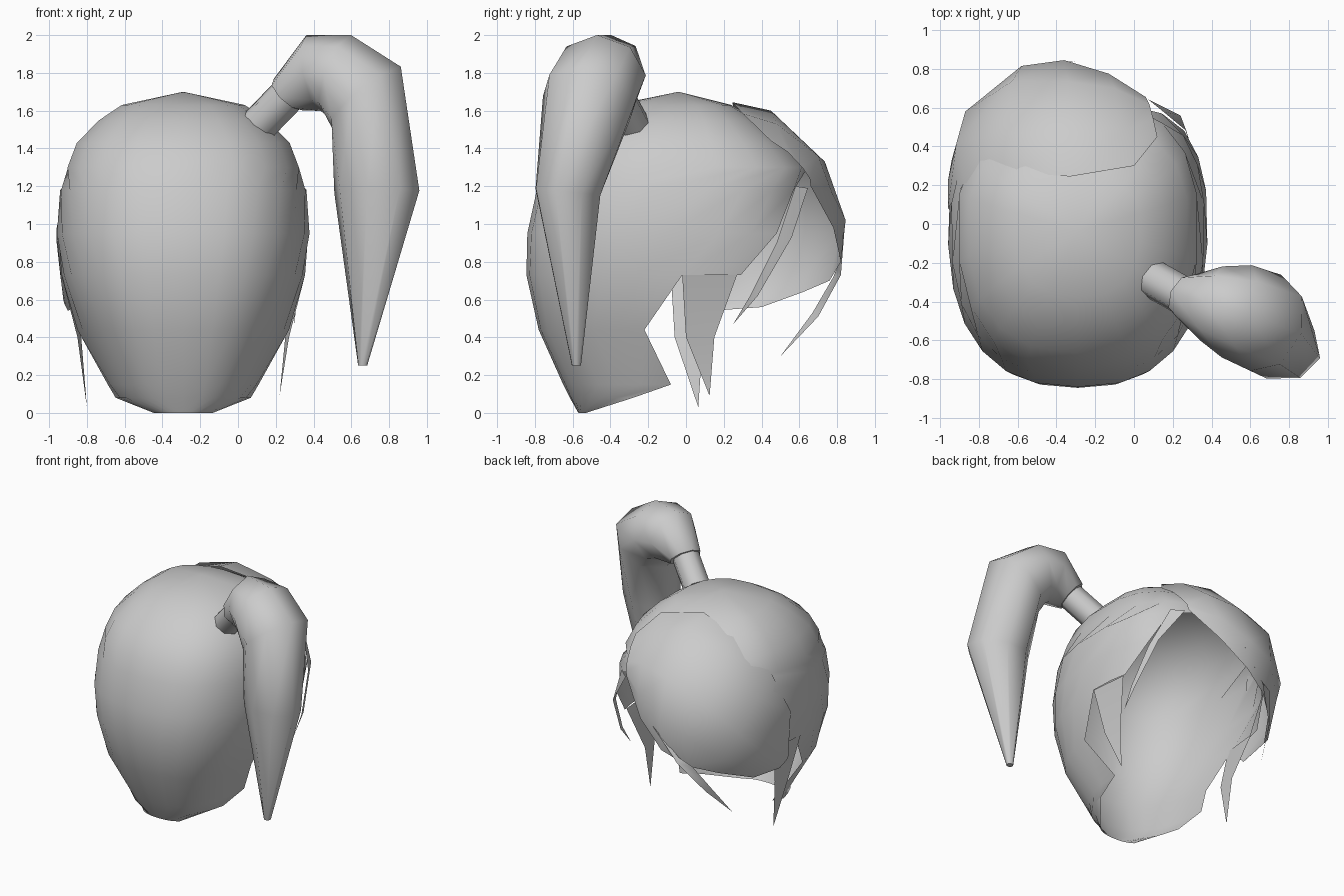
import bpy, bmesh
from math import sin, cos, acos, pi
from mathutils import Vector

if "Cube" in bpy.data.objects:
    bpy.data.objects.remove(bpy.data.objects["Cube"])

CX = -0.29   # centre line of the head of hair


def make(name, verts, faces):
    me = bpy.data.meshes.new(name)
    bm = bmesh.new()
    vs = [bm.verts.new(v) for v in verts]
    for f in faces:
        bm.faces.new([vs[i] for i in f])
    bmesh.ops.remove_doubles(bm, verts=bm.verts, dist=0.002)
    bmesh.ops.recalc_face_normals(bm, faces=bm.faces)
    for f in bm.faces:
        f.smooth = True
    bm.to_mesh(me)
    bm.free()
    ob = bpy.data.objects.new(name, me)
    bpy.context.collection.objects.link(ob)
    return ob


# Hair cap: z, half width, back depth, front depth, y of the front edge (None = closed ring)
rows = [
    (0.00, .32, .57, .50, -.53),
    (0.08, .38, .615, .50, -.28),
    (0.15, .40, .65, .50, -.08),
    (0.44, .57, .78, .60, -.22),
    (0.73, .645, .845, .70, -.02),
    (0.95, .67, .84, .70, .48),
    (1.18, .655, .79, .68, .57),
    (1.30, .62, .745, .645, None),
    (1.43, .57, .665, .53, None),
    (1.55, .45, .52, .38, None),
    (1.63, .33, .38, .24, None),
    (1.70, .001, .04, -.04, None),
]
SIDE, COLS = 7, 9


def edge_angle(yb, yf, y):
    if y is None:
        return pi
    if y < 0:
        return acos((-y / yb) ** 1.25)
    return pi - acos((y / yf) ** 1.25)


def cap_point(row, k, left):
    z, hw, yb, yf, edge = row
    end = edge_angle(yb, yf, edge)
    if z <= 0.73:
        a = end * min(k, SIDE) / SIDE
        if k > SIDE:      # temple step above the sideburn
            a += (edge_angle(yb, yf, .29) - end) * (k - SIDE) / (COLS - SIDE)
    else:
        a = end * k / COLS
    if z == 1.70:
        return 0, -.04, z
    c, s = cos(a), max(sin(a), 0)
    # rounder front on the left, so that it stays under the fringe
    x = hw * s ** (1.1 if left and c < 0 else .8)
    y = -yb * c ** .8 if c > 0 else yf * (-c) ** .8
    return x, y, z


verts, faces = [], []
for s in (1, -1):
    base = len(verts)
    for r in rows:
        for k in range(COLS + 1):
            x, y, z = cap_point(r, k, s < 0)
            verts.append((CX + s * x, y, z))
    w = COLS + 1
    for i in range(len(rows) - 1):
        for k in range(SIDE if rows[i][0] < .7 else COLS):
            p = base + i * w + k
            q = [p, p + 1, p + w + 1, p + w]
            if i == len(rows) - 2:
                q = [p, p + 1, p + w]
            faces.append(q)
make("hair_cap", verts, faces)

# Swept fringe: lines across the sheet from crown to lower edge
fringe = [
    [(-.925, .06, .60), (-.96, .08, .98), (-.875, .21, 1.32), (-.6, .265, 1.55),
     (-.33, .245, 1.645), (0, .3, 1.585), (.12, .45, 1.44)],
    [(-.92, .09, .58), (-.96, .22, .90), (-.915, .42, 1.2), (-.66, .47, 1.5),
     (-.33, .45, 1.6), (-.05, .48, 1.53), (.1, .54, 1.38)],
    [(-.91, .11, .56), (-.94, .33, .72), (-.87, .58, .97), (-.63, .735, 1.22),
     (-.34, .735, 1.33), (-.1, .7, 1.36), (.08, .615, 1.3)],
    [(-.905, .12, .55), (-.9, .4, .6), (-.77, .65, .76), (-.58, .815, .95),
     (-.36, .845, 1.02), (-.13, .775, 1.16), (.06, .655, 1.24)],
    [(-.9, .13, .54), (-.865, .4, .56), (-.72, .62, .64), (-.55, .76, .70),
     (-.36, .82, .80), (-.15, .78, .98), (.05, .66, 1.2)],
]
n = len(fringe[0])
make("fringe", [p for r in fringe for p in r],
     [(i * n + j, i * n + j + 1, (i + 1) * n + j + 1, (i + 1) * n + j)
      for i in range(len(fringe) - 1) for j in range(n - 1)])


# Flat pointed strands: pairs of edge points followed by the tip
def strand(name, pairs, tip):
    vs = [p for pr in pairs for p in pr] + [tip]
    fs = [(2 * i, 2 * i + 1, 2 * i + 3, 2 * i + 2) for i in range(len(pairs) - 1)]
    make(name, vs, fs + [(len(vs) - 3, len(vs) - 2, len(vs) - 1)])


for name, s, dy in (("sideburn_right", 1, 0), ("sideburn_left", -1, -.06)):
    def m(x, y, z):
        return (CX + s * x, y + dy, z)
    strand(name, [(m(.645, -.02, .73), m(.615, .27, .73)),
                  (m(.56, .0, .4), m(.54, .15, .4))],
           m(.51, .125, .09 + dy))

strand("temple_strand", [((.15, .58, 1.2), (.07, .645, 1.19)),
                         ((.27, .48, .9), (.24, .56, .93)),
                         ((.31, .34, .62), (.3, .38, .62))], (.3, .25, .47))
strand("fringe_strand", [((-.3, .84, .98), (-.5, .8, .77)),
                         ((-.5, .82, .73), (-.6, .78, .72)),
                         ((-.66, .7, .51), (-.69, .67, .53))], (-.75, .5, .3))


# Tubes: rings of centre, direction, width in y-ish axis, width in the other axis
def tube(name, rings, sides):
    vs, fs = [], []
    for c, d, rs, ru in rings:
        d = Vector(d).normalized()
        side = Vector((0.3, 1, 0))
        side = (side - d * side.dot(d)).normalized()
        up = d.cross(side)
        for k in range(sides):
            a = 2 * pi * k / sides
            vs.append(Vector(c) + side * rs * cos(a) + up * ru * sin(a))
    for i in range(len(rings) - 1):
        for k in range(sides):
            j = (k + 1) % sides
            fs.append((i * sides + k, i * sides + j, (i + 1) * sides + j, (i + 1) * sides + k))
    fs += [tuple(range(sides)), tuple(range(len(vs) - sides, len(vs)))]
    ob = make(name, vs, fs)
    for p in ob.data.polygons:
        p.use_smooth = len(p.vertices) == 4


axis = (.16, -.09, .17)
tube("hair_tie", [((.11, -.29, 1.525), axis, .1, .1), ((.28, -.385, 1.7), axis, .1, .1)], 8)
tube("ponytail", [
    ((.265, -.37, 1.685), axis, .12, .115),
    ((.4, -.41, 1.8), (1, -.3, .2), .2, .205),
    ((.53, -.45, 1.79), (.9, -.3, -.32), .25, .222),
    ((.68, -.51, 1.67), (.5, -.18, -.62), .26, .25),
    ((.735, -.625, 1.17), (0, -.1, -1), .18, .235),
    ((.66, -.58, .25), (0, 0, -1), .025, .025),
], 8)
